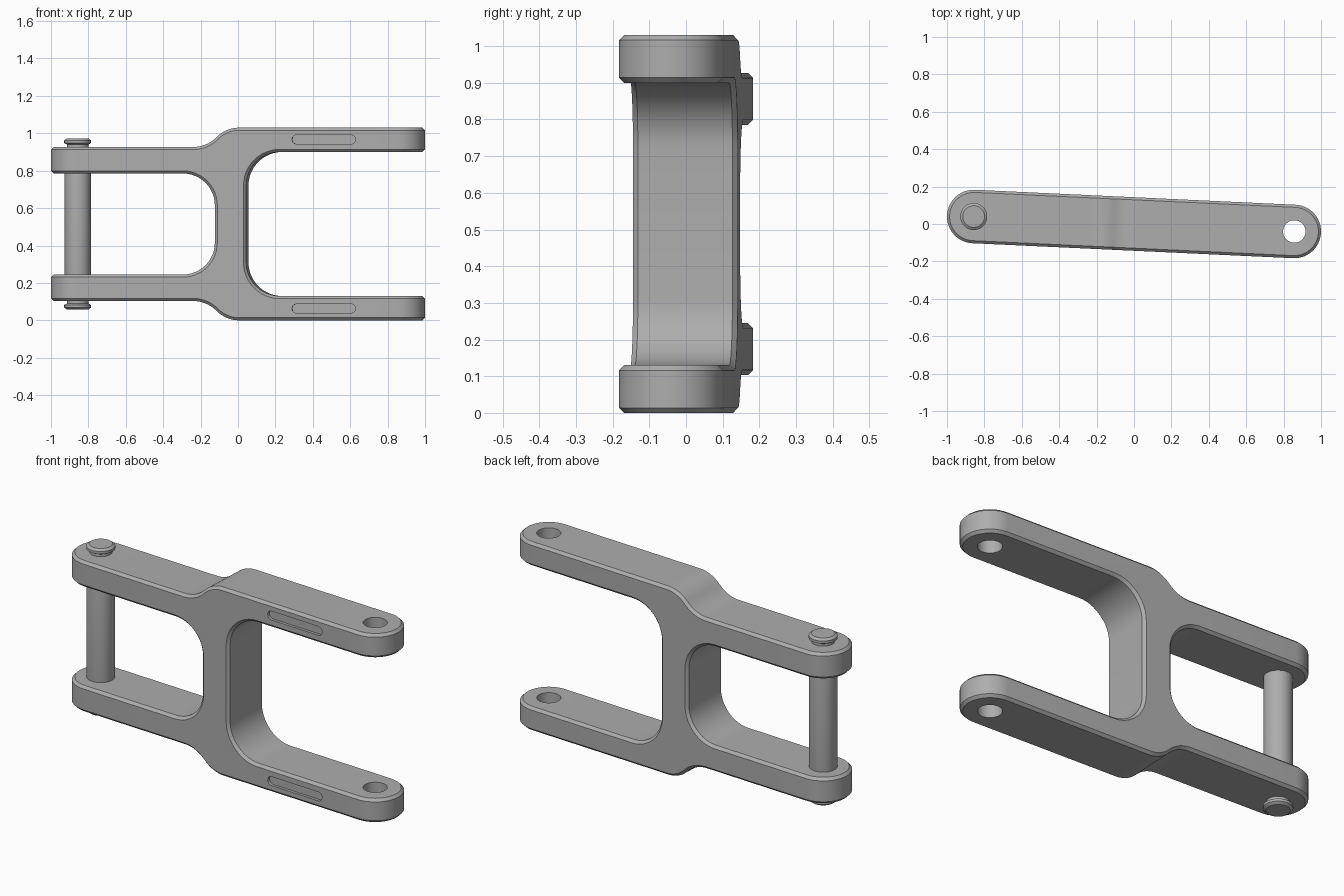
import bpy, bmesh, math
from mathutils import Vector, Matrix

cube = bpy.data.objects.get("Cube")
if cube:
    bpy.data.objects.remove(cube, do_unlink=True)

MID = 0.515        # mid height of the link
PIVOT = 0.858      # distance of the pivots from the centre
TILT = Matrix.Rotation(math.radians(-2.67), 4, 'Z')

steel = bpy.data.materials.new("steel_grey")
steel.use_nodes = True
grey = (0.42, 0.42, 0.42, 1)
steel.diffuse_color = grey
steel.node_tree.nodes["Principled BSDF"].inputs["Base Color"].default_value = grey


def prism(name, outline, lo, hi, upright=False):
    """Extrude a flat outline along z, or along y when upright."""
    bm = bmesh.new()
    place = (lambda p, d: (p[0], d, p[1])) if upright else (lambda p, d: (p[0], p[1], d))
    face = bm.faces.new([bm.verts.new(place(p, lo)) for p in outline])
    new = bmesh.ops.extrude_face_region(bm, geom=[face])["geom"]
    shift = Vector(place((0, 0), hi - lo))
    bmesh.ops.translate(bm, vec=shift, verts=[v for v in new if isinstance(v, bmesh.types.BMVert)])
    bmesh.ops.recalc_face_normals(bm, faces=bm.faces)
    return to_object(name, bm)


def to_object(name, bm):
    mesh = bpy.data.meshes.new(name)
    bm.to_mesh(mesh)
    bm.free()
    mesh.materials.append(steel)
    obj = bpy.data.objects.new(name, mesh)
    bpy.context.collection.objects.link(obj)
    return obj


def arc(cx, cy, r, start, end, n):
    return [(cx + r * math.cos(math.radians(start + (end - start) * i / n)),
             cy + r * math.sin(math.radians(start + (end - start) * i / n))) for i in range(n + 1)]


def stadium(x0, x1, y, r, n=24):
    return arc(x1, y, r, -90, 90, n) + arc(x0, y, r, 90, 270, n)


def rounded(corners, n=12):
    """Polyline with each (x, y, radius) corner replaced by a tangent arc."""
    out = []
    for i, (x, y, r) in enumerate(corners):
        p = Vector((x, y))
        if not r:
            out.append((x, y))
            continue
        a = (Vector(corners[i - 1][:2]) - p).normalized()
        b = (Vector(corners[i + 1][:2]) - p).normalized()
        half = a.angle(b) / 2
        centre = p + (a + b).normalized() * r / math.sin(half)
        start, end = p + a * r / math.tan(half) - centre, p + b * r / math.tan(half) - centre
        sweep = start.angle_signed(end)
        for k in range(n + 1):
            q = centre + Matrix.Rotation(-sweep * k / n, 2) @ start
            out.append((q.x, q.y))
    return out


def boolean(obj, cutter, operation):
    cutter.hide_render = True
    mod = obj.modifiers.new(operation, 'BOOLEAN')
    mod.operation, mod.solver, mod.object = operation, 'EXACT', cutter


def bake(obj, helpers=()):
    bpy.context.view_layer.update()
    graph = bpy.context.evaluated_depsgraph_get()
    mesh = bpy.data.meshes.new_from_object(obj.evaluated_get(graph))
    obj.modifiers.clear()
    obj.data = mesh
    for h in helpers:
        bpy.data.objects.remove(h, do_unlink=True)


def finish(obj):
    obj.data.transform(TILT)
    bpy.ops.object.select_all(action='DESELECT')
    obj.select_set(True)
    bpy.context.view_layer.objects.active = obj
    bpy.ops.object.shade_smooth_by_angle(angle=math.radians(30))


# Link body: H-shaped side profile, mirrored about the mid height
outer = rounded([(-1.2, 0.412, 0), (-0.165, 0.412, 0.17), (-0.055, 0.515, 0.17), (1.2, 0.515, 0)])
right_gap = rounded([(1.2, 0.385, 0), (0.05, 0.385, 0.18), (0.05, 0, 0)])[:-1]
left_gap = rounded([(-0.118, 0, 0), (-0.118, 0.27, 0.17), (-1.2, 0.27, 0)])[1:]


def flip(points):
    return [(x, -z) for x, z in reversed(points)]


profile = outer + right_gap + flip(right_gap) + flip(outer) + flip(left_gap) + left_gap
body = prism("link_body", [(x, z + MID) for x, z in profile], -0.3, 0.3, upright=True)

# Round the arm ends in plan, then chamfer every sharp edge
plan = prism("plan_cutter", stadium(-PIVOT, PIVOT, 0, 0.143), -0.5, 1.5)
boolean(body, plan, 'INTERSECT')
bake(body, [plan])
bevel = body.modifiers.new("chamfer", 'BEVEL')
bevel.width, bevel.segments = 0.014, 1
bevel.limit_method, bevel.angle_limit = 'ANGLE', math.radians(35)
bevel.use_clamp_overlap = False
bake(body)

# Pivot hole through both right-hand arms, and a shallow slot in each front face
cutters = [prism("hole_cutter", arc(PIVOT, 0, 0.06, 0, 352.5, 47), -0.5, 1.5)]
for z in (MID - 0.452, MID + 0.452):
    cutters.append(prism("slot_cutter", stadium(0.32, 0.612, z, 0.024, 12), -0.2, -0.128, upright=True))
for c in cutters:
    boolean(body, c, 'DIFFERENCE')
bake(body, cutters)
finish(body)

# Hinge pin: lathed shaft with a necked, chamfered head at each end
half_pin = [(0.07, 0.3), (0.057, 0.4), (0.057, 0.425), (0.072, 0.433), (0.072, 0.447), (0.058, 0.457), (0, 0.457)]
pin_profile = [(r, -z) for r, z in reversed(half_pin)] + half_pin
bm = bmesh.new()
verts = [bm.verts.new((r, 0, z + MID)) for r, z in pin_profile]
edges = [bm.edges.new(pair) for pair in zip(verts, verts[1:])]
bmesh.ops.spin(bm, geom=verts + edges, cent=(0, 0, 0), axis=(0, 0, 1),
               angle=math.tau, steps=48, use_duplicate=False)
bmesh.ops.remove_doubles(bm, verts=bm.verts, dist=0.0001)
bmesh.ops.recalc_face_normals(bm, faces=bm.faces)
bmesh.ops.translate(bm, vec=(-PIVOT, 0, 0), verts=bm.verts)
finish(to_object("hinge_pin", bm))
